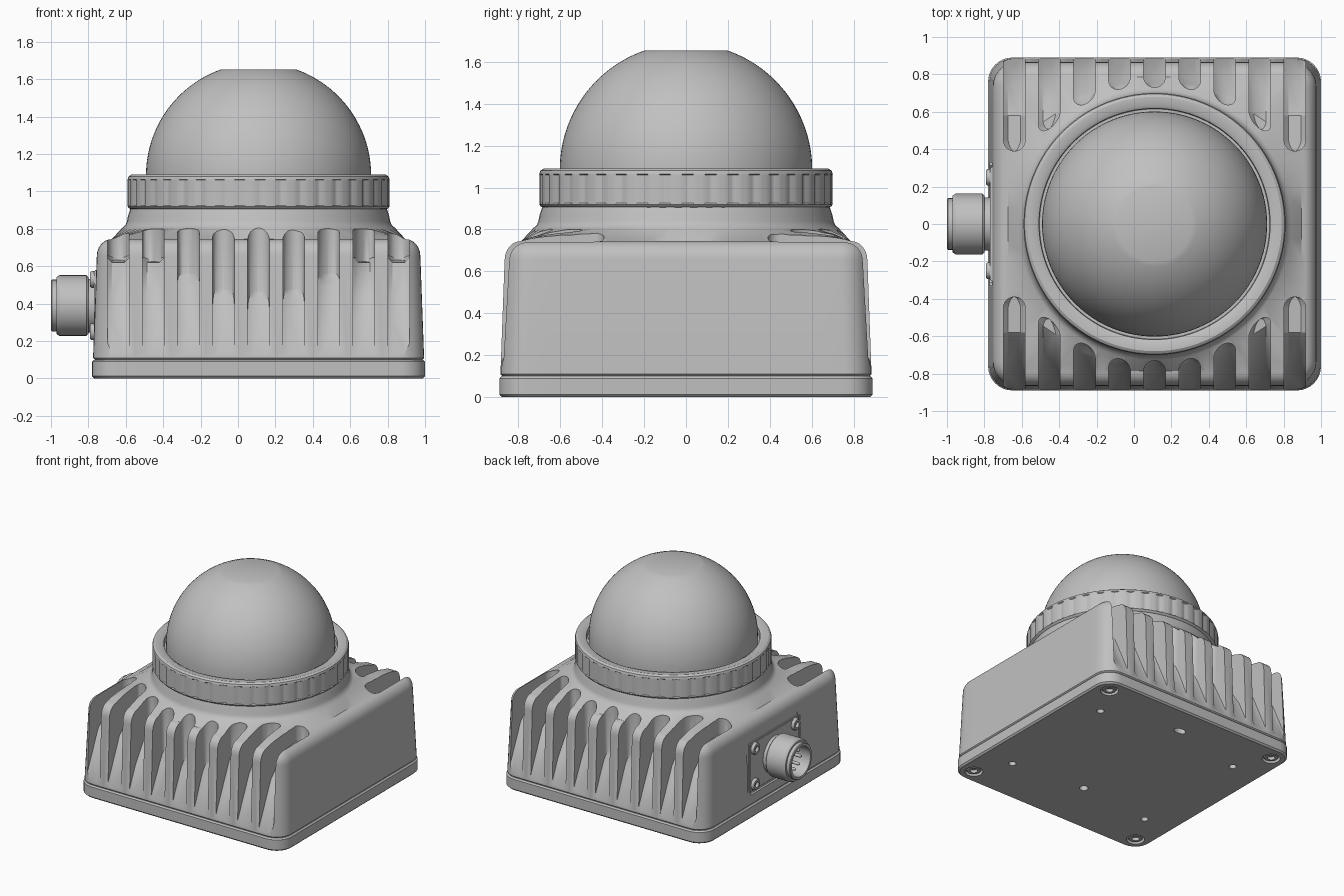
import bpy, bmesh
from math import pi, sin, cos, atan2, radians, sqrt
from mathutils import Matrix, Vector

CX = 0.11                                   # housing centre in x
HOME = Matrix.Translation((CX, 0, 0))

cube = bpy.data.objects.get("Cube")
if cube:
    bpy.data.objects.remove(cube, do_unlink=True)

grey = bpy.data.materials.new("light_grey")
grey.use_nodes = True
grey.diffuse_color = (0.53, 0.53, 0.53, 1)
grey.node_tree.nodes["Principled BSDF"].inputs["Base Color"].default_value = (0.53, 0.53, 0.53, 1)


def make(name, bm, matrix=HOME):
    bmesh.ops.recalc_face_normals(bm, faces=bm.faces)
    bm.transform(matrix)
    mesh = bpy.data.meshes.new(name)
    bm.to_mesh(mesh)
    bm.free()
    mesh.materials.append(grey)
    obj = bpy.data.objects.new(name, mesh)
    bpy.context.collection.objects.link(obj)
    return obj


def add_loft(bm, rings):
    """Skin equal-length point rings and cap both ends."""
    loops = [[bm.verts.new(p) for p in ring] for ring in rings]
    n = len(loops[0])
    for a, b in zip(loops, loops[1:]):
        for i in range(n):
            j = (i + 1) % n
            bm.faces.new((a[i], a[j], b[j], b[i]))
    bm.faces.new(loops[0][::-1])
    bm.faces.new(loops[-1])


def circle(r, z, n=64):
    return [(r * cos(2 * pi * i / n), r * sin(2 * pi * i / n), z) for i in range(n)]


def rounded_square(half, r, z, arc=8, edge=16):
    corners = []
    for k in range(4):
        a0 = k * pi / 2
        cx = (half - r) * (1 if k in (0, 3) else -1)
        cy = (half - r) * (1 if k < 2 else -1)
        corners.append([Vector((cx + r * cos(a0 + pi / 2 * i / arc),
                                cy + r * sin(a0 + pi / 2 * i / arc), z)) for i in range(arc + 1)])
    pts = []
    for k in range(4):
        pts += corners[k]
        start, end = corners[k][-1], corners[(k + 1) % 4][0]
        pts += [start.lerp(end, i / edge) for i in range(1, edge)]
    return pts


def revolve(name, profile, matrix=HOME, n=64):
    bm = bmesh.new()
    add_loft(bm, [circle(r, z, n) for r, z in profile])
    return make(name, bm, matrix)


def cut(obj, cutter):
    mod = obj.modifiers.new("cut", 'BOOLEAN')
    mod.operation, mod.solver, mod.object = 'DIFFERENCE', 'EXACT', cutter
    bpy.ops.object.select_all(action='DESELECT')
    bpy.context.view_layer.objects.active = obj
    obj.select_set(True)
    bpy.ops.object.modifier_apply(modifier=mod.name)
    bpy.data.objects.remove(cutter, do_unlink=True)


# Housing: drafted rounded box, filleted shoulder, blended into a round neck
rings = [rounded_square(0.875, 0.12, 0.1), rounded_square(0.885, 0.13, 0.11)]
for i in range(7):
    t = pi / 2 * i / 6
    inset = 0.08 * (1 - cos(t))
    rings.append(rounded_square(0.865 - inset, 0.13 - inset, 0.655 + 0.09 * sin(t)))
angles = [atan2(p[1], p[0]) for p in rings[0]]
for r, z in ((0.73, 0.805), (0.712, 0.82), (0.704, 0.84), (0.698, 0.87), (0.685, 0.91)):
    rings.append([(r * cos(a), r * sin(a), z) for a in angles])
bm = bmesh.new()
add_loft(bm, rings)
housing = make("housing", bm)


# Cooling grooves, front and back
def groove_floor(y):
    path = ((1.0, 0.13), (0.885, 0.13), (0.74, 0.45), (0.58, 0.62), (0.0, 0.66))
    for (y0, z0), (y1, z1) in zip(path, path[1:]):
        if y >= y1:
            return z0 + (z1 - z0) * (y0 - y) / (y0 - y1)


def add_groove(bm, x, end, side):
    half = 0.058
    shear = 0 if abs(x) > 0.7 else 0.6 * x / end
    stations = [(y, half, 0) for y in (0.96, 0.885, 0.81, 0.74, 0.58) if y > end + half + 0.06]
    for i in range(7):
        t = pi / 2 * i / 6.4
        stations.append((end + half * (1 - sin(t)), half * cos(t), shear))
    rings = []
    for y, w, k in stations:
        f, c = groove_floor(y), min(0.025, w * 0.5)
        section = ((-w, 1), (-w, f + c), (c - w, f), (w - c, f), (w, f + c), (w, 1))
        rings.append([(x + dx, side * (y - k * dx), z) for dx, z in section])
    add_loft(bm, rings)


bm = bmesh.new()
for i, end in enumerate((0.73, 0.72, 0.64, 0.51, 0.39)):
    for sx in ((1,) if i == 0 else (1, -1)):
        for side in (1, -1):
            add_groove(bm, sx * i * 0.1875, end, side)
cut(housing, make("groove_cutter", bm))

# Connector recess in the side wall
bm = bmesh.new()
bmesh.ops.create_cube(bm, size=1, matrix=Matrix.Translation((-0.82, 0, 0.39)) @ Matrix.Diagonal((0.13, 0.66, 0.42, 1)))
bmesh.ops.bevel(bm, geom=[e for e in bm.edges if abs(e.verts[0].co.x - e.verts[1].co.x) > 0.1],
                offset=0.03, segments=3, affect='EDGES')
cut(housing, make("recess_cutter", bm, Matrix.Identity(4)))

# Base plate with mounting holes
bm = bmesh.new()
add_loft(bm, [rounded_square(h, r, z) for h, r, z in
              ((0.878, 0.12, 0), (0.89, 0.13, 0.012), (0.89, 0.13, 0.09), (0.88, 0.12, 0.1))])
base = make("base_plate", bm)
corners = [(sx, sy) for sx in (1, -1) for sy in (1, -1)]
bm = bmesh.new()
holes = [(sx * 0.63, sy * 0.5, 0.027, 1) for sx, sy in corners]
holes += [(sx * 0.77, sy * 0.77, 0.066, 1) for sx, sy in corners]
holes += [(0, -0.44, 0.032, 1), (0, 0.65, 0.03, 1.7)]
for x, y, r, stretch in holes:
    add_loft(bm, [[(x + px * stretch, y + py, z) for px, py, z in circle(r, z, 24)] for z in (-0.05, 0.05)])
cut(base, make("hole_cutter", bm))


# Socket-head screws: four below, four on the connector flange
def screw(name, matrix, r):
    revolve(name, ((r, 0), (r, 0.03), (r * 0.85, 0.04), (r * 0.5, 0.04), (r * 0.5, 0.015)), matrix, 24)


for i, (sx, sy) in enumerate(corners):
    below = Matrix.Translation((CX + sx * 0.77, sy * 0.77, 0.046)) @ Matrix.Rotation(pi, 4, 'X')
    screw(f"base_screw_{i + 1}", below, 0.056)
    aside = Matrix.Translation((-0.752, sy * 0.25, 0.39 + sx * 0.14)) @ Matrix.Rotation(-pi / 2, 4, 'Y')
    screw(f"flange_screw_{i + 1}", aside, 0.045)

# Connector flange, hollow barrel and contact pins
bm = bmesh.new()
bmesh.ops.create_cube(bm, size=1, matrix=Matrix.Translation((-0.755, 0, 0.39)) @ Matrix.Diagonal((0.03, 0.61, 0.38, 1)))
bmesh.ops.bevel(bm, geom=bm.edges[:], offset=0.006, segments=2, affect='EDGES')
make("connector_flange", bm, Matrix.Identity(4))
plug = Matrix.Translation((-0.75, 0, 0.39)) @ Matrix.Rotation(-pi / 2, 4, 'Y')
revolve("connector_barrel", ((0.143, 0), (0.143, 0.05), (0.152, 0.05), (0.162, 0.06), (0.162, 0.205),
                             (0.152, 0.22), (0.138, 0.22), (0.138, 0.245), (0.133, 0.25),
                             (0.115, 0.25), (0.115, 0.1)), plug)
for i in range(8):
    a = 2 * pi * i / 8
    pin = plug @ Matrix.Translation((0.075 * cos(a), 0.075 * sin(a), 0.09))
    revolve(f"contact_pin_{i + 1}", ((0.012, 0), (0.012, 0.1), (0.006, 0.11)), pin, 12)

# Clamp ring with evenly spaced grip notches
bm = bmesh.new()
rings = []
for r, z, notch in ((0.675, 0.9, 0), (0.693, 0.91, 0), (0.7, 0.92, 0), (0.7, 0.925, 1), (0.7, 1.06, 1),
                    (0.7, 1.065, 0), (0.695, 1.08, 0), (0.68, 1.09, 0), (0.635, 1.09, 0),
                    (0.618, 1.08, 0), (0.615, 1.045, 0)):
    ring = circle(1, z, 240)
    rings.append([(x * s, y * s, z) for i, (x, y, _) in enumerate(ring)
                  for s in (r - 0.01 * notch * (i % 6 < 2),)])
add_loft(bm, rings)
make("clamp_ring", bm)

# Dome with a flat crown
R, CZ, FLAT = 0.602, 1.085, 0.2
top = atan2(sqrt(R * R - FLAT * FLAT), FLAT)
revolve("dome", [(R, 1.0)] + [(R * cos(top * i / 24), CZ + R * sin(top * i / 24)) for i in range(25)], n=96)

# Smooth shading with crisp edges
bpy.ops.object.select_all(action='DESELECT')
for obj in bpy.context.collection.objects:
    if obj.type == 'MESH':
        obj.select_set(True)
        bpy.context.view_layer.objects.active = obj
bpy.ops.object.shade_smooth_by_angle(angle=radians(32))
